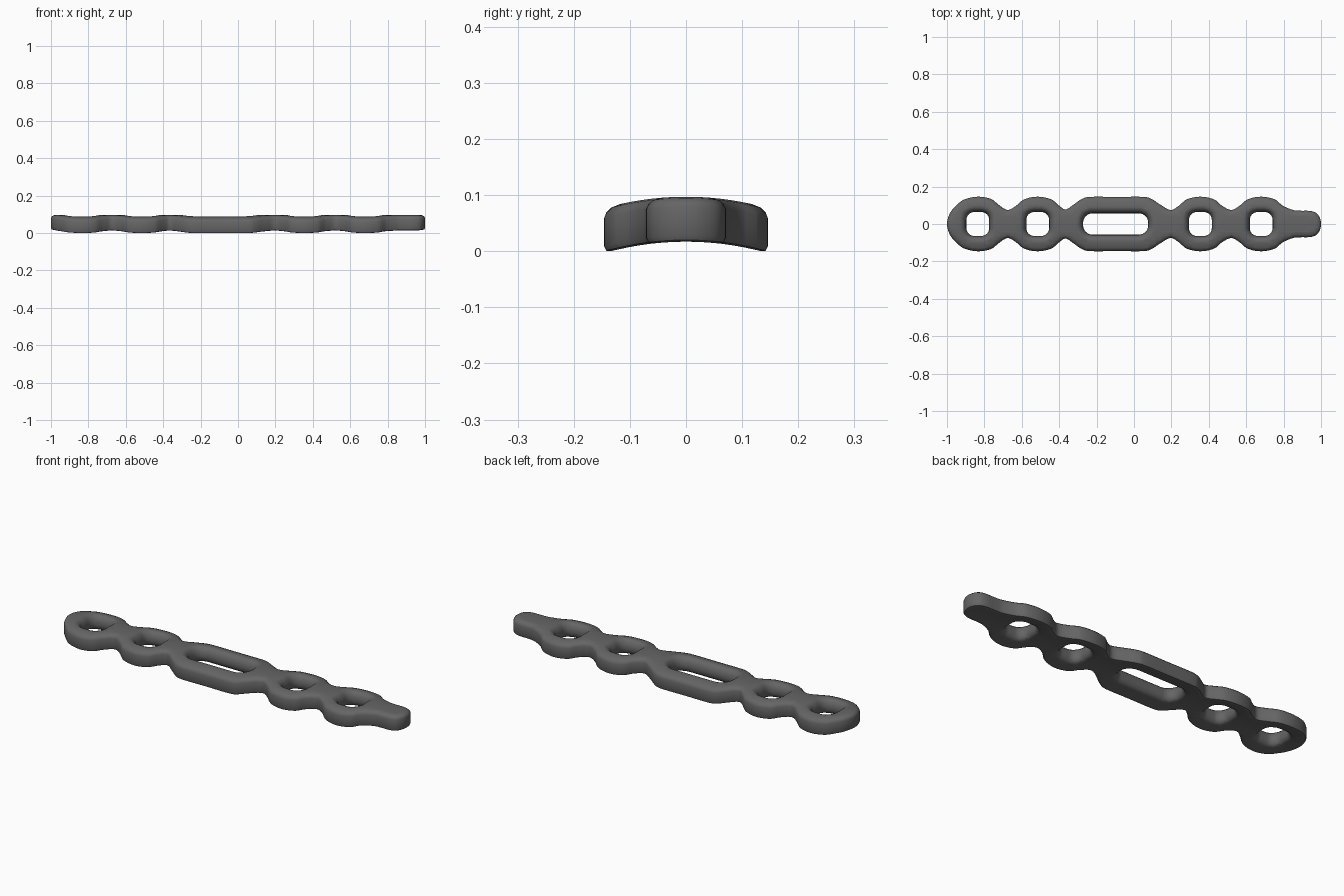
import bpy, bmesh, math
from mathutils import Vector

if "Cube" in bpy.data.objects:
    bpy.data.objects.remove(bpy.data.objects["Cube"])

ARCH = 0.95          # how strongly the plate curves across its width
Z0, Z1 = 0.018, 0.098


def smooth_loop(pts, steps=5):
    """Closed Catmull-Rom curve through 2D points."""
    p = [Vector(q) for q in pts]
    n, out = len(p), []
    for i in range(n):
        a, b, c, d = p[i - 1], p[i], p[(i + 1) % n], p[(i + 2) % n]
        for s in range(steps):
            t = s / steps
            out.append(0.5 * (2 * b + (c - a) * t + (2 * a - 5 * b + 4 * c - d) * t * t
                              + (3 * b - a - 3 * c + d) * t ** 3))
    return out


def rounded_rect(cx, hx, hy, r, seg=8):
    """Counter-clockwise rounded rectangle."""
    out = []
    for k, (sx, sy) in enumerate([(1, 1), (-1, 1), (-1, -1), (1, -1)]):
        for i in range(seg + 1):
            a = math.pi / 2 * (k + i / seg)
            out.append(Vector((cx + sx * (hx - r) + r * math.cos(a),
                               sy * (hy - r) + r * math.sin(a))))
    return out


def offset(loop, d):
    """Move a counter-clockwise loop outward by d."""
    n, out = len(loop), []
    for i in range(n):
        t = (loop[(i + 1) % n] - loop[i - 1]).normalized()
        out.append(loop[i] + Vector((t.y, -t.x)) * d)
    return out


def wall(bm, loop, profile):
    """Build a side wall from (offset, z) rings; return bottom and top rims."""
    rings = [[bm.verts.new((q.x, q.y, z)) for q in offset(loop, d)] for d, z in profile]
    n = len(loop)
    for lo, hi in zip(rings, rings[1:]):
        for i in range(n):
            j = (i + 1) % n
            bm.faces.new((lo[i], lo[j], hi[j], hi[i]))
    return [[bm.edges.get((r[i], r[(i + 1) % n])) for i in range(n)]
            for r in (rings[0], rings[-1])]


# scalloped outline: upper half from left end to right tail
HOLES = (-0.835, -0.515, 0.355, 0.68)
upper = [(-0.983, 0.06), (-0.945, 0.104), (-0.905, 0.132), (-0.835, 0.146),
         (-0.765, 0.134), (-0.72, 0.10)]
for c in HOLES[1:]:
    upper += [(c - 0.16, 0.075), (c - 0.115, 0.098), (c - 0.072, 0.132), (c, 0.146),
              (c + 0.072, 0.132), (c + 0.115, 0.098)]
    if c == HOLES[1]:       # straight-sided middle section
        upper += [(-0.365, 0.078), (-0.32, 0.106), (-0.28, 0.133), (-0.235, 0.145),
                  (-0.09, 0.145), (0.05, 0.145), (0.095, 0.133), (0.14, 0.104)]
upper += [(0.85, 0.075), (0.89, 0.071), (0.94, 0.07), (0.974, 0.059), (0.994, 0.032)]
outline = ([(1.0, 0)] + upper[::-1] + [(-1.0, 0)] + [(x, -y) for x, y in upper])

bm = bmesh.new()
rims = [wall(bm, smooth_loop(outline),
             [(-0.012, Z0), (-0.004, 0.021), (0, 0.03), (0, 0.080),
              (-0.004, 0.089), (-0.013, 0.0955), (-0.028, Z1)])]

# screw holes and middle slot, with flared rims
flare = [(0.020, Z0), (0.010, 0.023), (0.003, 0.034), (0, 0.050),
         (0.003, 0.068), (0.010, 0.083), (0.020, 0.093), (0.032, Z1)]
for c in HOLES:
    rims.append(wall(bm, rounded_rect(c, 0.061, 0.064, 0.042), flare))
rims.append(wall(bm, rounded_rect(-0.098, 0.174, 0.057, 0.05), flare))

# top and bottom skins
for k in (0, 1):
    bmesh.ops.triangle_fill(bm, use_beauty=True, edges=[e for r in rims for e in r[k]])

# slice lengthwise so the plate can bend
for i in range(-6, 7):
    bmesh.ops.bisect_plane(bm, geom=bm.verts[:] + bm.edges[:] + bm.faces[:],
                           plane_co=(0, i * 0.021, 0), plane_no=(0, 1, 0), dist=1e-5)
for v in bm.verts:
    v.co.z -= ARCH * v.co.y ** 2
low = min(v.co.z for v in bm.verts)
for v in bm.verts:
    v.co.z -= low
bmesh.ops.recalc_face_normals(bm, faces=bm.faces[:])

mesh = bpy.data.meshes.new("bone_plate")
bm.to_mesh(mesh)
bm.free()
plate = bpy.data.objects.new("bone_plate", mesh)
bpy.context.collection.objects.link(plate)
mat = bpy.data.materials.new("dark grey metal")
mat.diffuse_color = (0.13, 0.13, 0.133, 1)
mat.use_nodes = True
mat.node_tree.nodes["Principled BSDF"].inputs["Base Color"].default_value = mat.diffuse_color
mesh.materials.append(mat)

bpy.context.view_layer.objects.active = plate
plate.select_set(True)
bpy.ops.object.shade_smooth_by_angle(angle=math.radians(40))
